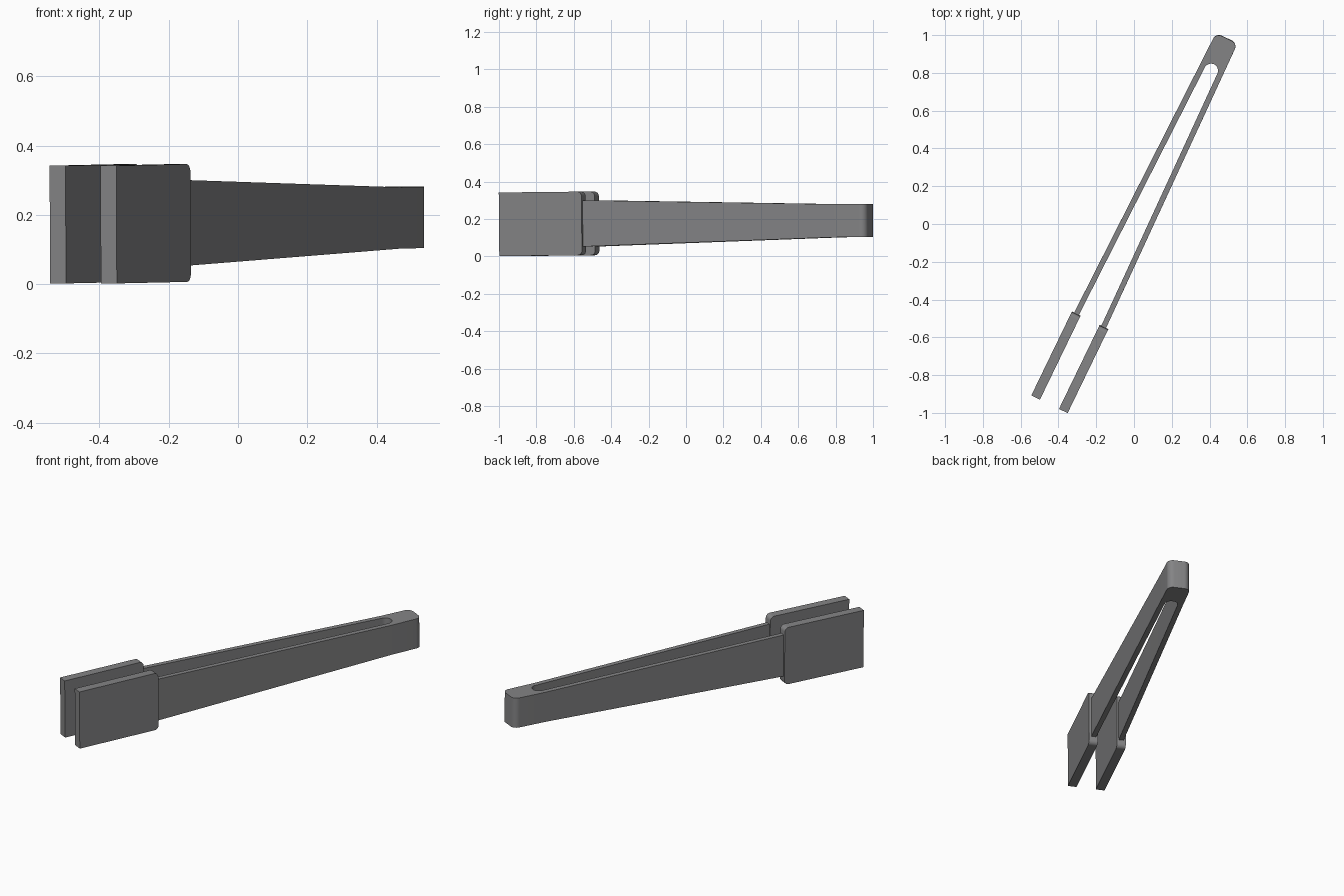
import bpy, bmesh, math
from mathutils import Matrix

if "Cube" in bpy.data.objects:
    bpy.data.objects.remove(bpy.data.objects["Cube"])

# One plain grey for the whole tool
grey = bpy.data.materials.new("grey")
grey.diffuse_color = (0.23, 0.23, 0.235, 1)
grey.use_nodes = True
grey.node_tree.nodes["Principled BSDF"].inputs["Base Color"].default_value = grey.diffuse_color

# Local frame: x across the tool, y along it (gripping end near 0), z height
PLACE = (Matrix.Translation((-0.443, -0.945, 0.172))
         @ Matrix.Rotation(-math.radians(25.84), 4, 'Z')
         @ Matrix.Rotation(0.0097, 4, 'X'))


def arc(cx, cy, r, a0, a1, n):
    return [(cx + r * math.cos(math.radians(a0 + (a1 - a0) * i / n)),
             cy + r * math.sin(math.radians(a0 + (a1 - a0) * i / n))) for i in range(n + 1)]


def finish(name, bm):
    bmesh.ops.recalc_face_normals(bm, faces=bm.faces)
    me = bpy.data.meshes.new(name)
    bm.to_mesh(me)
    bm.free()
    me.materials.append(grey)
    ob = bpy.data.objects.new(name, me)
    bpy.context.collection.objects.link(ob)
    ob.matrix_world = PLACE
    mir = ob.modifiers.new("mirror", 'MIRROR')
    mir.use_axis[0] = True
    mir.merge_threshold = 0.0005
    bpy.ops.object.select_all(action='DESELECT')
    ob.select_set(True)
    bpy.context.view_layer.objects.active = ob
    bpy.ops.object.shade_smooth_by_angle(angle=math.radians(35))


# Sprung arms joined by a rounded head: paired inner and outer outlines
N, HEAD, END, SLOT, R = 12, 1.953, 2.143, 0.037, 0.035
inner = [(0.066, 0.47)] + arc(0, HEAD, SLOT, 0, 90, N)
outer = [(0.094, 0.47), (0.067, HEAD)] + arc(0.064 - R, END - R, R, 0, 90, N - 2) + [(0, END)]


def half_height(y):
    t = min(1, (y - 0.47) / (HEAD - 0.47))
    return 0.124 + (0.0885 - 0.124) * t


bm = bmesh.new()
rings = []
for i, o in zip(inner, outer):
    rings.append([bm.verts.new((x, y, s * half_height(y)))
                  for (x, y), s in ((i, -1), (o, -1), (o, 1), (i, 1))])
bm.faces.new(rings[0])
for a, b in zip(rings, rings[1:]):
    for k in range(4):
        bm.faces.new((a[k], a[(k + 1) % 4], b[(k + 1) % 4], b[k]))
finish("sprung_arms", bm)

# Wide gripping pads, rounded where they meet the arms
H, L, PR = 0.170, 0.482, 0.025
outline = ([(-0.009, -H)] + arc(L - PR, -H + PR, PR, -90, 0, 6)
           + arc(L - PR, H - PR, PR, 0, 90, 6) + [(-0.009, H)])
bm = bmesh.new()
face = bm.faces.new([bm.verts.new((0.056, y, z)) for y, z in outline])
ext = bmesh.ops.extrude_face_region(bm, geom=[face], use_keep_orig=True)
bmesh.ops.translate(bm, vec=(0.051, 0, 0),
                    verts=[g for g in ext["geom"] if isinstance(g, bmesh.types.BMVert)])
finish("grip_pads", bm)
